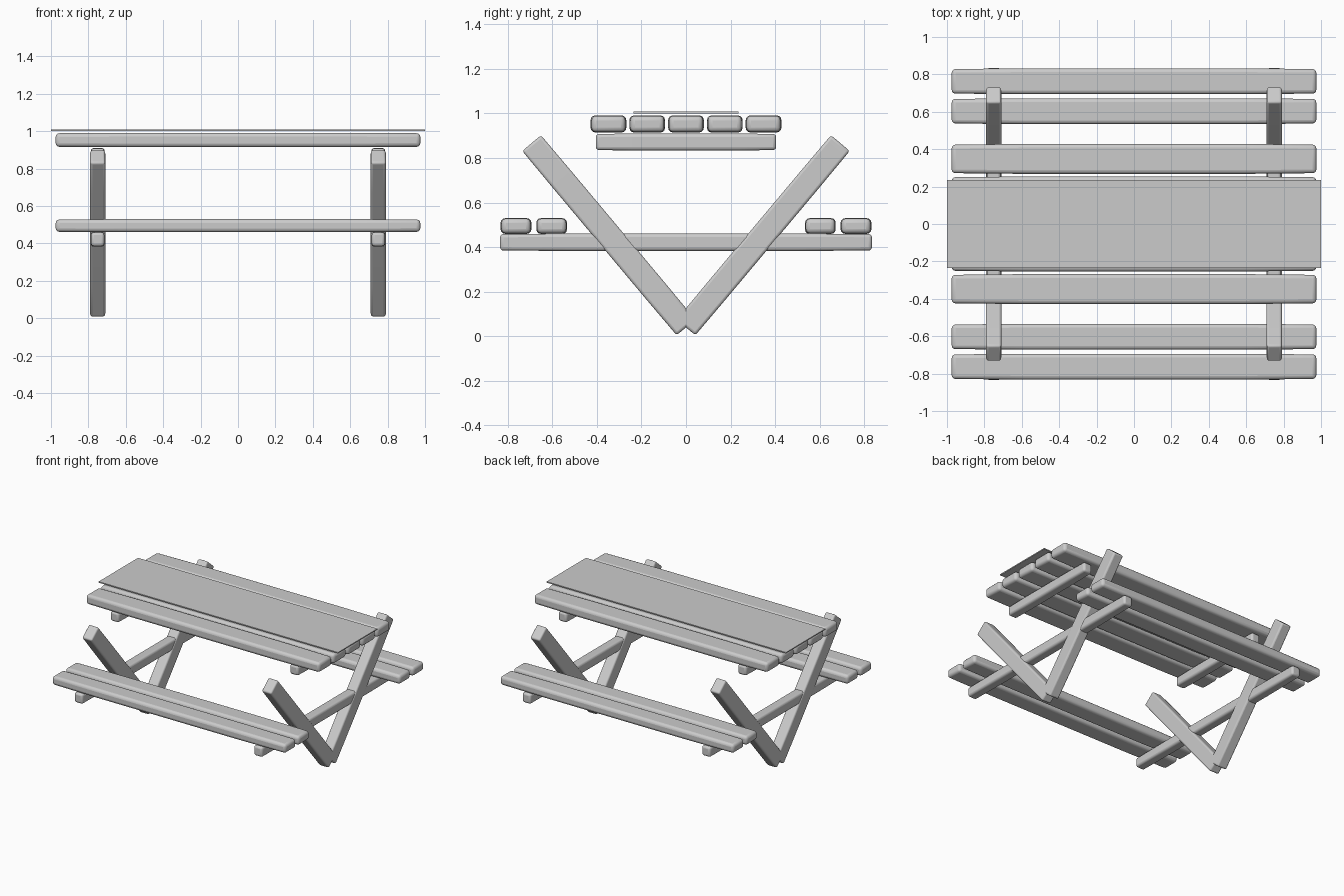
import bpy, bmesh, math
from mathutils import Matrix, Vector

cube = bpy.data.objects.get("Cube")
if cube:
    bpy.data.objects.remove(cube, do_unlink=True)


def make_material(name, colour):
    mat = bpy.data.materials.new(name)
    mat.use_nodes = True
    mat.diffuse_color = colour
    mat.node_tree.nodes["Principled BSDF"].inputs["Base Color"].default_value = colour
    return mat


grey = make_material("light grey", (0.6, 0.6, 0.6, 1))


def beam(name, start, end, width, height, bevel=0.02, taper=0.95):
    """Rounded timber from start to end, slightly slimmer towards its ends."""
    start, end = Vector(start), Vector(end)
    axis = (end - start).normalized()
    # Local y stays horizontal, local z is the height across the beam
    side = Vector((0, 0, 1)).cross(axis).normalized()
    up = axis.cross(side)
    length = (end - start).length
    bm = bmesh.new()
    bmesh.ops.create_cube(bm, size=1)
    long_edges = [e for e in bm.edges
                  if abs(e.verts[0].co.x - e.verts[1].co.x) > 0.5]
    bmesh.ops.subdivide_edges(bm, edges=long_edges, cuts=4, use_grid_fill=True)
    for v in bm.verts:
        slim = taper if abs(v.co.x) > 0.45 else 1
        v.co = Vector((v.co.x * length, v.co.y * width * slim, v.co.z * height * slim))
    frame = Matrix((axis, side, up)).transposed().to_4x4()
    frame.translation = (start + end) / 2
    bm.transform(frame)
    mesh = bpy.data.meshes.new(name)
    bm.to_mesh(mesh)
    bm.free()
    mesh.materials.append(grey)
    obj = bpy.data.objects.new(name, mesh)
    bpy.context.collection.objects.link(obj)
    mod = obj.modifiers.new("rounded edges", "BEVEL")
    mod.width = bevel
    mod.segments = 3
    mod.limit_method = "ANGLE"
    bpy.ops.object.select_all(action="DESELECT")
    obj.select_set(True)
    bpy.context.view_layer.objects.active = obj
    bpy.ops.object.shade_smooth_by_angle(angle=math.radians(40))
    return obj


# Table top planks
for i in range(-2, 3):
    y = i * 0.174
    beam(f"table_plank_{i + 3}", (-0.975, y, 0.953), (0.975, y, 0.953), 0.16, 0.076)

# Seat planks, two on each side
for label, s in (("front", -1), ("back", 1)):
    for part, y in (("inner", 0.603), ("outer", 0.763)):
        beam(f"{label}_{part}_seat_plank", (-0.975, s * y, 0.495), (0.975, s * y, 0.495),
             0.138, 0.07)

# End frames: table bearer, seat bearer and a V of two legs
for label, x in (("right", -0.75), ("left", 0.75)):
    beam(f"{label}_table_bearer", (x, -0.405, 0.872), (x, 0.405, 0.872), 0.074, 0.076, 0.015)
    beam(f"{label}_seat_bearer", (x, -0.835, 0.422), (x, 0.835, 0.422), 0.074, 0.078, 0.015)
    for side, s in (("front", -1), ("back", 1)):
        beam(f"{label}_{side}_leg", (x, 0, 0.04), (x, s * 0.693, 0.867), 0.082, 0.112, 0.012, 0.98)

# Thin cloth lying along the middle of the table
bpy.ops.mesh.primitive_cube_add(size=1, location=(0, 0, 1.005))
cloth = bpy.context.object
cloth.name = "table_runner"
cloth.scale = (2, 0.47, 0.008)
cloth.data.materials.append(grey)
